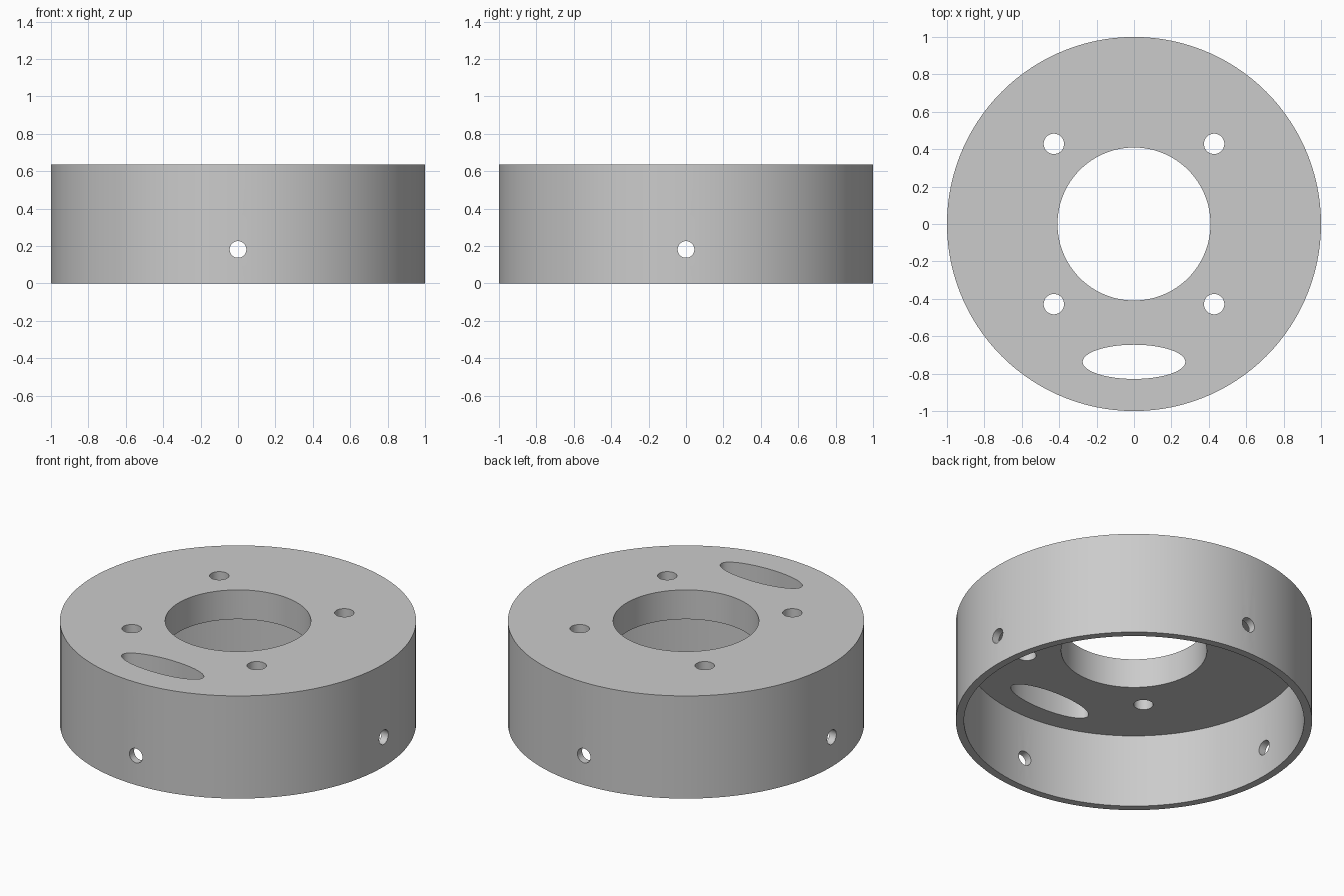
import bpy
from math import pi
from mathutils import Matrix

cube = bpy.data.objects.get("Cube")
if cube:
    bpy.data.objects.remove(cube, do_unlink=True)

HEIGHT = 0.636       # overall height
PLATE_Z = 0.4545     # underside of the top plate
BOLT = 0.4285        # bolt hole offset from the centre

grey = bpy.data.materials.new("plain_grey")
grey.use_nodes = True
grey.diffuse_color = (0.6, 0.6, 0.6, 1)
grey.node_tree.nodes["Principled BSDF"].inputs["Base Color"].default_value = (0.6, 0.6, 0.6, 1)


def cylinder(name, radius, z0, z1, x=0, y=0, sides=48, stretch=1):
    """Upright cylinder from z0 to z1, optionally stretched along x."""
    bpy.ops.mesh.primitive_cylinder_add(
        vertices=sides, radius=radius, depth=z1 - z0, location=(x, y, (z0 + z1) / 2))
    obj = bpy.context.object
    obj.name = name
    obj.scale.x = stretch
    return obj


def cut(body, cutter):
    """Subtract the cutter from the body and remove it."""
    mod = body.modifiers.new("cut", 'BOOLEAN')
    mod.operation = 'DIFFERENCE'
    mod.solver = 'EXACT'
    mod.object = cutter
    bpy.context.view_layer.objects.active = body
    bpy.ops.object.modifier_apply(modifier=mod.name)
    bpy.data.objects.remove(cutter, do_unlink=True)


# Solid drum
housing = cylinder("ring_housing", 1, 0, HEIGHT, sides=120)
housing.data.materials.append(grey)

# Hollow underside and central bore
cut(housing, cylinder("cavity_cutter", 0.9545, -0.2, PLATE_Z, sides=120))
cut(housing, cylinder("bore_cutter", 0.409, 0.3, 0.8, sides=96))

# Four bolt holes through the top plate
for sx in (-1, 1):
    for sy in (-1, 1):
        cut(housing, cylinder("bolt_cutter", 0.0545, 0.3, 0.8, sx * BOLT, sy * BOLT))

# Oval slot near the front edge
cut(housing, cylinder("slot_cutter", 0.0915, 0.3, 0.8, 0, -0.737, sides=64, stretch=3))

# Cross-drilled holes through the wall, front to back and side to side
for axis in ('X', 'Y'):
    drill = cylinder("drill_cutter", 0.0445, -1.2, 1.2)
    drill.matrix_world = Matrix.Translation((0, 0, 0.182)) @ Matrix.Rotation(pi / 2, 4, axis)
    cut(housing, drill)

# Smooth curved walls with crisp edges
bpy.ops.object.select_all(action='DESELECT')
housing.select_set(True)
bpy.context.view_layer.objects.active = housing
bpy.ops.object.shade_smooth_by_angle(angle=pi / 6)
